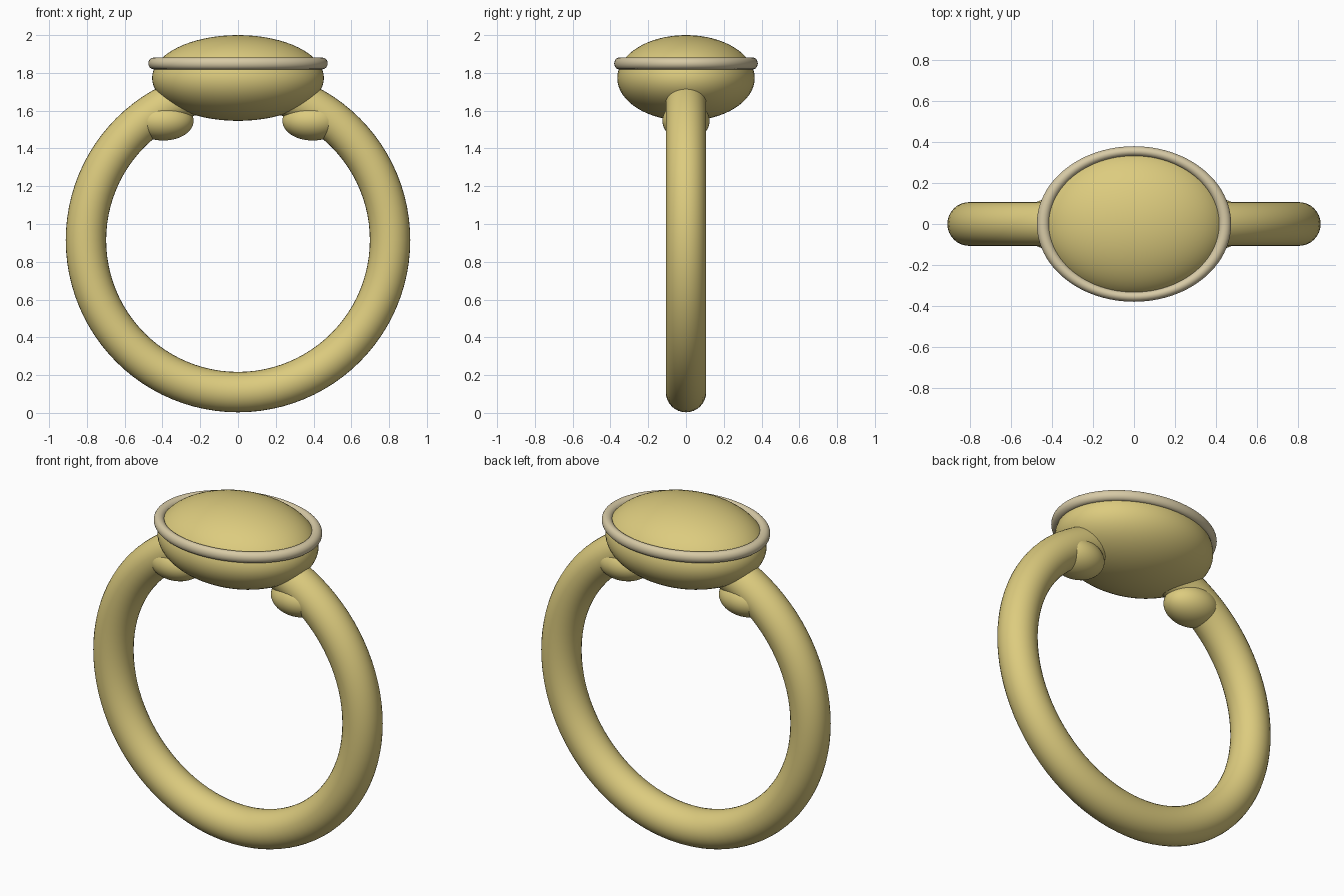
import bpy

if "Cube" in bpy.data.objects:
    bpy.data.objects.remove(bpy.data.objects["Cube"])


def material(name, rgb):
    m = bpy.data.materials.new(name)
    m.diffuse_color = (*rgb, 1.0)
    m.use_nodes = True
    m.node_tree.nodes["Principled BSDF"].inputs["Base Color"].default_value = m.diffuse_color
    return m


gold = material("warm gold", (0.72, 0.60, 0.21))
pale = material("pale gold", (0.68, 0.59, 0.38))


def finish(name, mat, scale=(1, 1, 1)):
    ob = bpy.context.object
    ob.name = name
    ob.scale = scale
    ob.data.materials.append(mat)
    bpy.ops.object.shade_smooth()
    return ob


def ellipsoid(name, loc, radii, mat):
    bpy.ops.mesh.primitive_uv_sphere_add(segments=64, ring_count=32, radius=1, location=loc)
    return finish(name, mat, radii)


def torus(name, loc, major, minor, mat, scale=(1, 1, 1), rot=(0, 0, 0)):
    bpy.ops.mesh.primitive_torus_add(major_segments=96, minor_segments=32, location=loc,
                                     rotation=rot, major_radius=major, minor_radius=minor)
    return finish(name, mat, scale)


# Upright finger band
torus("band", (0, 0, 0.915), 0.805, 0.107, gold, rot=(1.5707963, 0, 0))

# Oval domed head
ellipsoid("head", (0, 0, 1.773), (0.455, 0.364, 0.227), gold)

# Thin pale rim around the dome
torus("rim", (0, 0, 1.85), 0.444, 0.031, pale, scale=(1, 0.8, 1))

# Rounded shoulders where the band meets the head
for side, s in (("left", -1), ("right", 1)):
    ellipsoid(side + "_shoulder", (s * 0.395, 0, 1.546), (0.16, 0.125, 0.104), gold)
